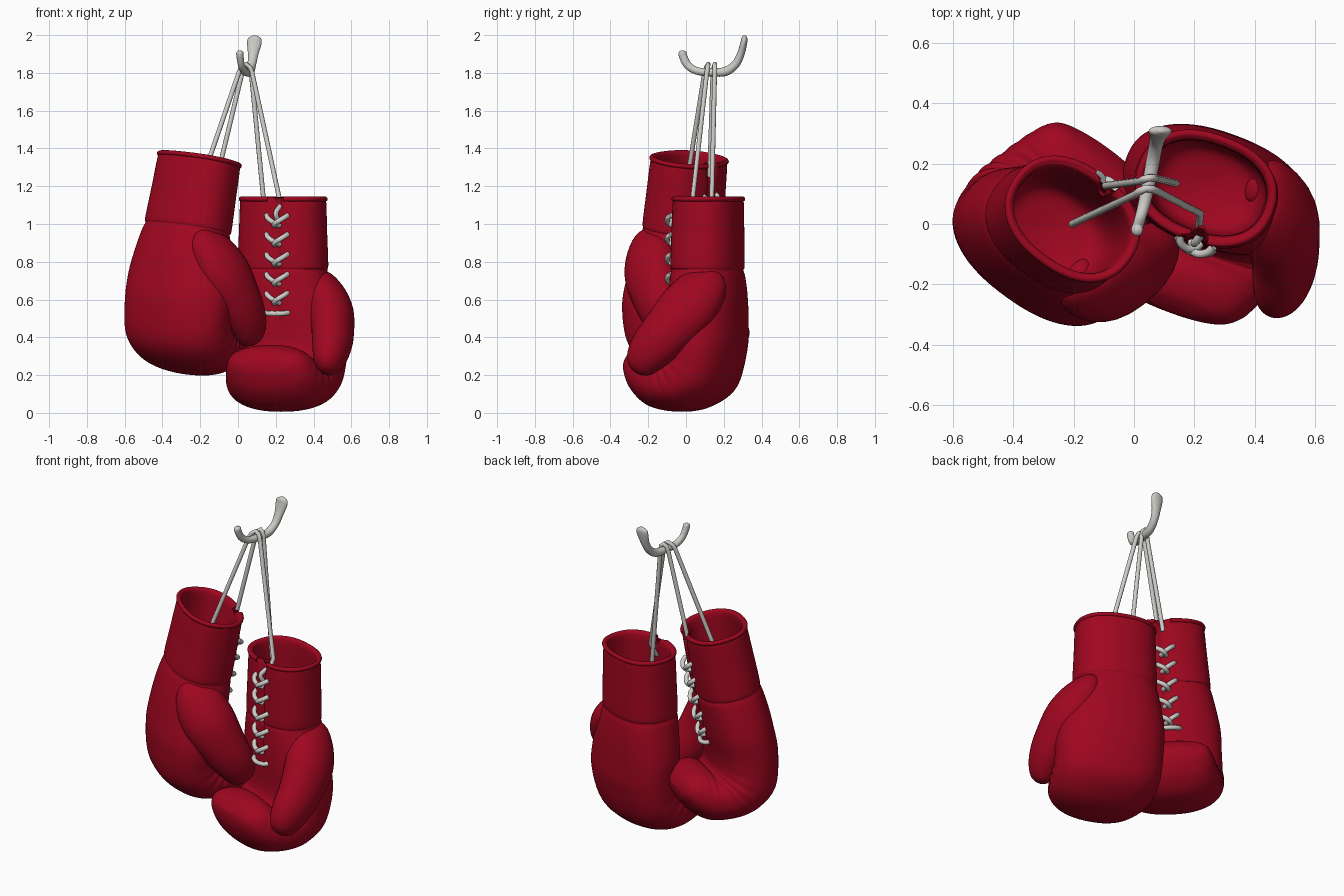
import bpy, bmesh, math
from mathutils import Matrix, Vector

if "Cube" in bpy.data.objects:
    bpy.data.objects.remove(bpy.data.objects["Cube"])


def material(name, rgb):
    m = bpy.data.materials.new(name)
    m.diffuse_color = (*rgb, 1)
    m.use_nodes = True
    m.node_tree.nodes["Principled BSDF"].inputs["Base Color"].default_value = m.diffuse_color
    return m


RED = material("red leather", (0.35, 0.002, 0.014))
LACE = material("pale grey lace", (0.62, 0.61, 0.58))
METAL = material("pale grey metal", (0.60, 0.59, 0.56))


def smooth_path(keys, sub):
    """Catmull-Rom interpolation of tuples."""
    out = []
    for i in range(len(keys) - 1):
        p = [keys[max(i - 1, 0)], keys[i], keys[i + 1], keys[min(i + 2, len(keys) - 1)]]
        for k in range(sub):
            t = k / sub
            out.append([0.5 * (2 * b + (c - a) * t + (2 * a - 5 * b + 4 * c - d) * t * t
                               + (3 * b - a - 3 * c + d) * t ** 3) for a, b, c, d in zip(*p)])
    out.append(list(keys[-1]))
    return out


def loft(name, rings, mat, matrix=Matrix()):
    bm = bmesh.new()
    vr = [[bm.verts.new(matrix @ p) for p in r] for r in rings]
    n = len(vr[0])
    for a, b in zip(vr, vr[1:]):
        for j in range(n):
            bm.faces.new((a[j], a[(j + 1) % n], b[(j + 1) % n], b[j]))
    bm.faces.new(vr[0])
    bm.faces.new(vr[-1])
    bmesh.ops.recalc_face_normals(bm, faces=bm.faces)
    for f in bm.faces:
        f.smooth = True
    me = bpy.data.meshes.new(name)
    bm.to_mesh(me)
    bm.free()
    me.materials.append(mat)
    ob = bpy.data.objects.new(name, me)
    bpy.context.collection.objects.link(ob)
    return ob


def limb(name, keys, mat, matrix=Matrix(), n=28, sub=6):
    """Tapered tube: keys are x, y, z, radius along x, radius across."""
    pts = smooth_path(keys, sub)
    rings = []
    for i, p in enumerate(pts):
        t = (Vector(pts[min(i + 1, len(pts) - 1)][:3]) - Vector(pts[max(i - 1, 0)][:3])).normalized()
        s = Vector((1, 0, 0))
        s = (s - t * s.dot(t)).normalized()
        o = t.cross(s)
        rings.append([Vector(p[:3]) + s * p[3] * math.cos(a) + o * p[4] * math.sin(a)
                      for a in (2 * math.pi * j / n for j in range(n))])
    return loft(name, rings, mat, matrix)


def cord(name, paths, radius, mat, matrix=Matrix(), handle='AUTO'):
    cu = bpy.data.curves.new(name, 'CURVE')
    cu.dimensions = '3D'
    cu.bevel_depth = radius
    cu.bevel_resolution = 3
    cu.use_fill_caps = True
    cu.resolution_u = 6
    for path in paths:
        sp = cu.splines.new('BEZIER')
        sp.bezier_points.add(len(path) - 1)
        for b, p in zip(sp.bezier_points, path):
            b.co = matrix @ Vector(p)
            b.handle_left_type = b.handle_right_type = handle
    cu.materials.append(mat)
    ob = bpy.data.objects.new(name, cu)
    bpy.context.collection.objects.link(ob)


def oval(a):
    """Unit superellipse point."""
    c, s = math.cos(a), math.sin(a)
    e = 2 / 2.3
    return math.copysign(abs(c) ** e, c), math.copysign(abs(s) ** e, s)


# glove sections: back y, back z, palm y, palm z, centre x, half width
SECTIONS = [
    (.03, .70, -.03, .70, 0, .03), (.12, .73, -.12, .73, 0, .15), (.145, .82, -.145, .82, 0, .19),
    (.145, 1.0, -.145, 1.0, 0, .20), (.147, 1.11, -.147, 1.11, 0, .205), (.16, 1.135, -.162, 1.135, 0, .217),
    (.172, 1.115, -.176, 1.115, 0, .229), (.175, .95, -.184, .95, 0, .235), (.176, .78, -.188, .78, 0, .242),
    (.170, .75, -.182, .755, 0, .237), (.178, .715, -.187, .73, .0, .247), (.19, .62, -.19, .64, .01, .275),
    (.195, .48, -.19, .52, .022, .305), (.19, .32, -.185, .41, .035, .315), (.13, .12, -.19, .345, .035, .31),
    (.0, .025, -.20, .315, .035, .305), (-.14, .0, -.215, .305, .038, .29), (-.29, .025, -.24, .335, .04, .265),
    (-.38, .10, -.28, .352, .04, .24), (-.42, .18, -.325, .35, .035, .21), (-.43, .23, -.37, .335, .03, .165),
    (-.428, .27, -.40, .31, .03, .08), (-.42, .285, -.415, .292, .03, .02)]
SLIT = .03   # x of the laced slit


def glove(side, mx, drop):
    # padded hand and hollow cuff in one folded loft
    sub, n, rings = 6, 96, []
    for i, (bv, bz, pv, pz, uc, w) in enumerate(smooth_path(SECTIONS, sub)):
        outer, inner = Vector((uc, bv, bz)), Vector((uc, pv, pz))
        mid, half = (outer + inner) / 2, (outer - inner) / 2
        curl = max(0, 1 - abs(i / sub - 16) / 3)
        ring = []
        for j in range(n):
            c, s = oval(2 * math.pi * j / n)
            # leather wrinkles round the knuckle fold
            k = w * (1 + .022 * curl * math.sin(i * 1.5) * max(0, .5 - s) * min(1, abs(c) * 2))
            p = mid + Vector((k * c, 0, 0)) + half * s
            if 5 * sub <= i < 13 * sub and s < 0:
                wide = .022 + .015 * max(0, (p.z - 1.03) / .1)
                p.y += 1.3 * wide * max(0, 1 - abs(p.x - SLIT) / wide) * min(1, max(0, (p.z - .44) / .1))
            ring.append(p)
        rings.append(ring)
    loft(side + "_glove_body", rings, RED, mx)

    # thumb, its root blended into the side of the hand
    limb(side + "_glove_thumb", [
        (.14, .05, .745, .02, .03), (.185, .05, .68, .085, .12), (.268, -.018, .55, .118, .155),
        (.322, -.12, .42, .11, .137), (.342, -.205, .325, .097, .118), (.345, -.262, .25, .07, .085),
        (.345, -.285, .22, .035, .045), (.345, -.291, .212, .005, .005)], RED, mx)

    # rim piping, open at the slit
    rim = []
    for j in range(49):
        c, s = oval(-math.pi / 2 + .24 + (2 * math.pi - .32) * j / 48)
        rim.append((.224 * c, .169 * s - .002, 1.126))
    cord(side + "_cuff_piping", [rim], .013, RED, mx)

    # crossed lacing down the palm side
    rows = []
    for z in (1.01, .91, .805, .70, .60):
        z -= drop
        for d in (-1, 1):
            rows.append([(SLIT + d * .06, -.176, z + .03), (SLIT + d * .043, -.204, z + .014),
                         (SLIT, -.208 - .004 * d, z - .014), (SLIT - d * .016, -.18, z - .026)])
    z = .525 - drop * .7
    rows.append([(SLIT - .065, -.18, z), (SLIT - .045, -.204, z - .004), (SLIT + .045, -.204, z - .004),
                 (SLIT + .065, -.18, z)])
    if side == "right":
        rows.append([(SLIT, -.175, 1.02), (SLIT - .004, -.186, 1.05), (SLIT + .008, -.15, 1.09)])
    cord(side + "_glove_lacing", rows, .0135, LACE, mx)


def rot(deg, axis):
    return Matrix.Rotation(math.radians(deg), 4, axis)


# right glove hangs straight, left glove is its mirror, turned and leaning
glove("right", Matrix.Translation((.24, .12, .006)) @ rot(-20, 'Z'), 0)
glove("left", Matrix.Translation((-.205, .015, 1.345)) @ rot(-6, 'X') @ rot(10, 'Y') @ rot(-35, 'Z')
      @ Matrix.Diagonal((1, -1, 1, 1)) @ Matrix.Translation((0, 0, -1.13)), .07)

# two long laces slung over the hook
cord("hanging_laces", [
    [(-.205, .0, 1.19), (.004, .098, 1.80), (.016, .108, 1.828), (.04, .118, 1.846), (.063, .115, 1.83),
     (.075, .11, 1.80), (.22, .035, 1.13), (.215, -.02, 1.04)],
    [(-.11, .125, 1.25), (.022, .142, 1.80), (.03, .148, 1.83), (.048, .153, 1.846), (.064, .153, 1.83),
     (.07, .152, 1.80), (.14, .135, 1.08)]], .0125, LACE, handle='VECTOR')

# wall hook: round bar with knobbed tip and flattened upper plate
limb("wall_hook", [
    (.01, -.021, 1.919, .004, .004), (.01, -.02, 1.91, .018, .02), (.011, -.014, 1.885, .019, .022),
    (.018, .01, 1.84, .018, .021), (.032, .06, 1.81, .02, .02), (.05, .14, 1.803, .022, .022),
    (.063, .21, 1.808, .023, .024), (.073, .262, 1.845, .023, .022), (.08, .29, 1.90, .028, .02),
    (.086, .305, 1.955, .038, .018), (.088, .309, 1.983, .034, .016), (.088, .31, 1.998, .01, .007)], METAL)
